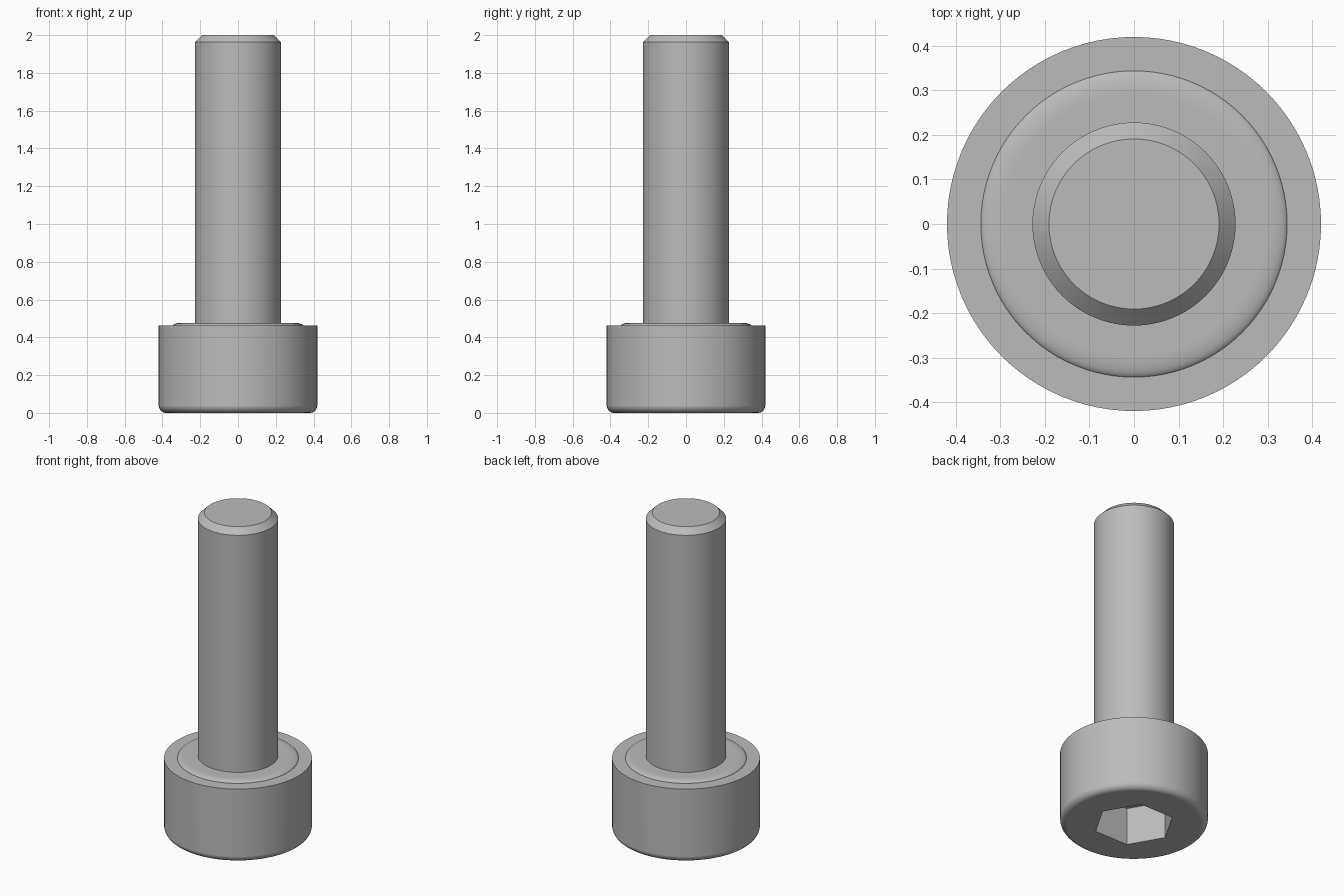
import bpy
import bmesh
import math

cube = bpy.data.objects.get("Cube")
if cube:
    bpy.data.objects.remove(cube, do_unlink=True)

SIDES = 96

# Plain steel grey
steel = bpy.data.materials.new("steel grey")
steel.use_nodes = True
colour = (0.5, 0.5, 0.5, 1)
steel.diffuse_color = colour
steel.node_tree.nodes["Principled BSDF"].inputs["Base Color"].default_value = colour


def arc(cx, cz, rx, rz, start, end, steps=8):
    """Points on a quarter ellipse, for rounded profile corners."""
    angles = [math.radians(start + (end - start) * i / steps) for i in range(steps + 1)]
    return [(cx + rx * math.cos(a), cz + rz * math.sin(a)) for a in angles]


def lathe(name, profile, sides=SIDES):
    """Turn (radius, height) points, bottom to top, into a capped solid."""
    bm = bmesh.new()
    rings = [[bm.verts.new((r * math.cos(math.tau * i / sides),
                            r * math.sin(math.tau * i / sides), z))
              for i in range(sides)] for r, z in profile]
    for low, high in zip(rings, rings[1:]):
        for i in range(sides):
            j = (i + 1) % sides
            bm.faces.new((low[i], low[j], high[j], high[i]))
    bm.faces.new(rings[0][::-1])
    bm.faces.new(rings[-1])
    mesh = bpy.data.meshes.new(name)
    bm.to_mesh(mesh)
    bm.free()
    mesh.materials.append(steel)
    obj = bpy.data.objects.new(name, mesh)
    bpy.context.collection.objects.link(obj)
    return obj


def smooth(obj):
    """Smooth the round surfaces and keep the flat ends flat."""
    bpy.ops.object.select_all(action="DESELECT")
    obj.select_set(True)
    bpy.context.view_layer.objects.active = obj
    bpy.ops.object.shade_smooth_by_angle(angle=math.radians(25))
    weighted = obj.modifiers.new("flat ends", "WEIGHTED_NORMAL")
    weighted.keep_sharp = True


# Cylindrical head: rounded lower rim, flat shoulder, raised bearing face
head = lathe("head",
             arc(0.38, 0.04, 0.04, 0.04, -90, 0)
             + [(0.42, 0.462)]
             + arc(0.295, 0.462, 0.049, 0.015, 0, 90))

# Hexagonal drive socket cut into the underside of the head
cutter = lathe("socket_cutter", [(0.231, -0.1), (0.231, 0.235)], sides=6)
socket = head.modifiers.new("socket", "BOOLEAN")
socket.operation = "DIFFERENCE"
socket.solver = "EXACT"
socket.object = cutter
bpy.ops.object.select_all(action="DESELECT")
head.select_set(True)
bpy.context.view_layer.objects.active = head
bpy.ops.object.modifier_apply(modifier=socket.name)
bpy.data.objects.remove(cutter, do_unlink=True)

# Plain shank with a chamfered tip
shank = lathe("shank", [(0.228, 0.47), (0.228, 1.963), (0.191, 2.0)])

for part in (head, shank):
    smooth(part)
